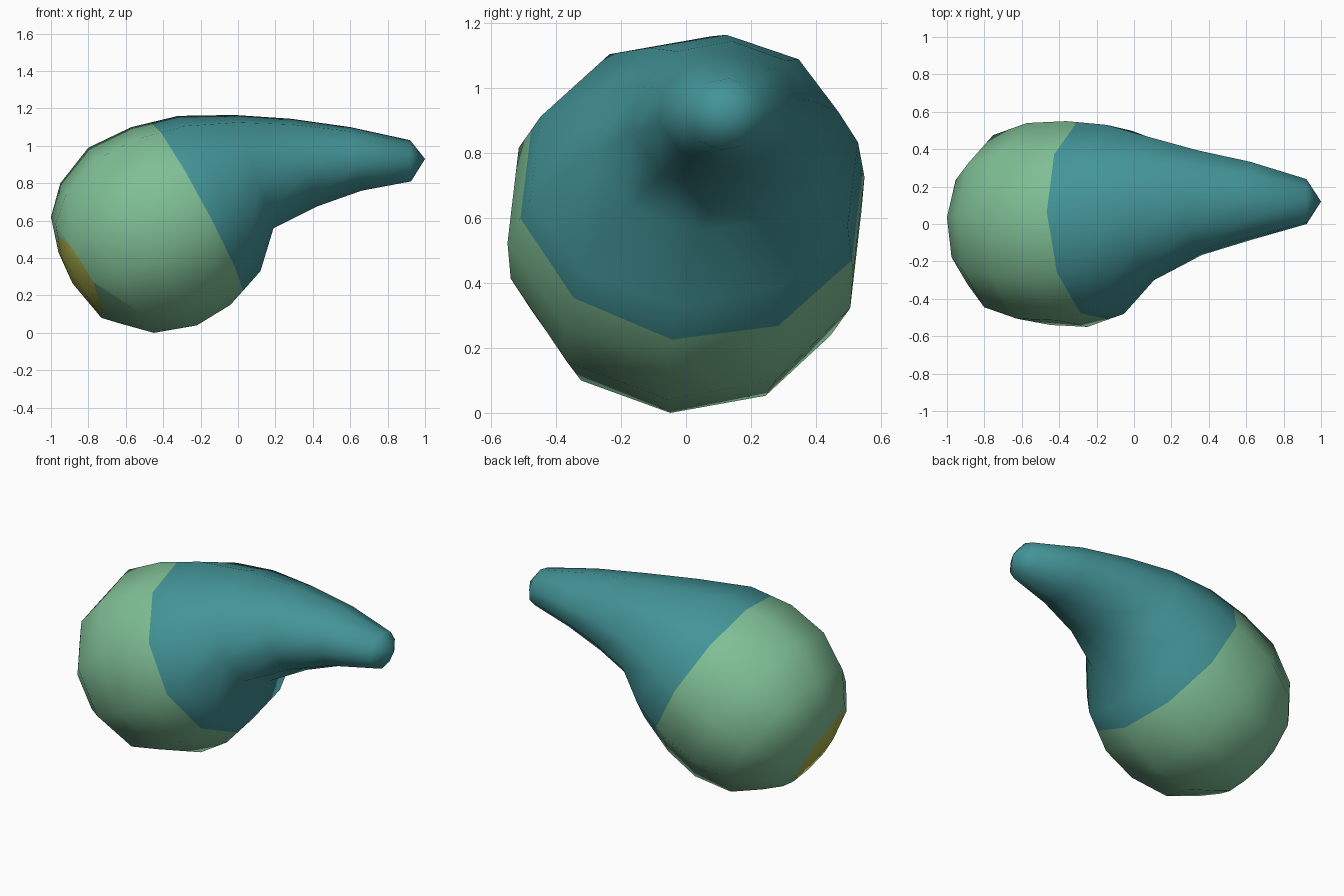
import bpy, bmesh, math
from mathutils import Vector

if "Cube" in bpy.data.objects:
    bpy.data.objects.remove(bpy.data.objects["Cube"])

SIDES = 10
PHASE = 0.1
# Tilted rings from back to tip: top x, top z, bottom x, bottom z, y centre, half width
RINGS = [
    (-0.96, 0.43, -0.73, 0.08, 0.0, 0.20),
    (-1.00, 0.62, -0.63, 0.05, 0.0, 0.345),
    (-0.95, 0.80, -0.45, 0.00, 0.0, 0.475),
    (-0.80, 0.99, -0.22, 0.04, 0.0, 0.54),
    (-0.57, 1.10, -0.04, 0.15, 0.0, 0.55),
    (-0.32, 1.16, 0.12, 0.33, 0.025, 0.505),
    (-0.02, 1.165, 0.19, 0.56, 0.085, 0.385),
    (0.28, 1.145, 0.42, 0.675, 0.115, 0.28),
    (0.60, 1.10, 0.66, 0.76, 0.125, 0.207),
    (0.92, 1.03, 0.925, 0.81, 0.12, 0.12),
]


def material(name, rgb):
    m = bpy.data.materials.new(name)
    m.diffuse_color = (*rgb, 1)
    m.use_nodes = True
    m.node_tree.nodes["Principled BSDF"].inputs["Base Color"].default_value = m.diffuse_color
    return m


# Body: rounded bulb lofted into a bent, tapering snout
bm = bmesh.new()
loops = []
for tx, tz, bx, bz, yc, w in RINGS:
    w /= math.cos(math.pi / SIDES - PHASE)
    loop = []
    for i in range(SIDES):
        t = 2 * math.pi * i / SIDES + PHASE
        c = math.cos(t) / math.cos(PHASE)
        loop.append(bm.verts.new(((tx + bx) / 2 + (tx - bx) / 2 * c,
                                  yc + w * math.sin(t),
                                  (tz + bz) / 2 + (tz - bz) / 2 * c)))
    loops.append(loop)
back = bm.verts.new((-0.885, 0, 0.265))
tip = bm.verts.new((1.0, 0.12, 0.93))
for i in range(SIDES):
    j = (i + 1) % SIDES
    for a, b in zip(loops, loops[1:]):
        bm.faces.new((a[i], a[j], b[j], b[i]))
    bm.faces.new((back, loops[0][j], loops[0][i]))
    bm.faces.new((tip, loops[-1][i], loops[-1][j]))

# Colour boundaries: cut along two tilted planes
CUT_FRONT = (Vector((-0.232, 0, 0.70)), Vector((0.88, 0.07, 0.475)))
CUT_BACK = (Vector((-0.83, -0.3, 0.35)), Vector((-0.84, -0.2, -0.5)))
for co, no in (CUT_FRONT, CUT_BACK):
    bmesh.ops.bisect_plane(bm, geom=bm.verts[:] + bm.edges[:] + bm.faces[:],
                           plane_co=co, plane_no=no, dist=1e-4)
bmesh.ops.recalc_face_normals(bm, faces=bm.faces[:])
for f in bm.faces:
    p = f.calc_center_median()
    f.smooth = True
    if (p - CUT_FRONT[0]).dot(CUT_FRONT[1]) > 0:
        f.material_index = 1
    elif (p - CUT_BACK[0]).dot(CUT_BACK[1]) > 0:
        f.material_index = 2

mesh = bpy.data.meshes.new("bulb_with_snout")
bm.to_mesh(mesh)
bm.free()
mesh.materials.append(material("soft green", (0.212, 0.52, 0.30)))
mesh.materials.append(material("teal", (0.056, 0.295, 0.31)))
mesh.materials.append(material("olive yellow", (0.41, 0.43, 0.075)))
obj = bpy.data.objects.new("bulb_with_snout", mesh)
bpy.context.collection.objects.link(obj)
